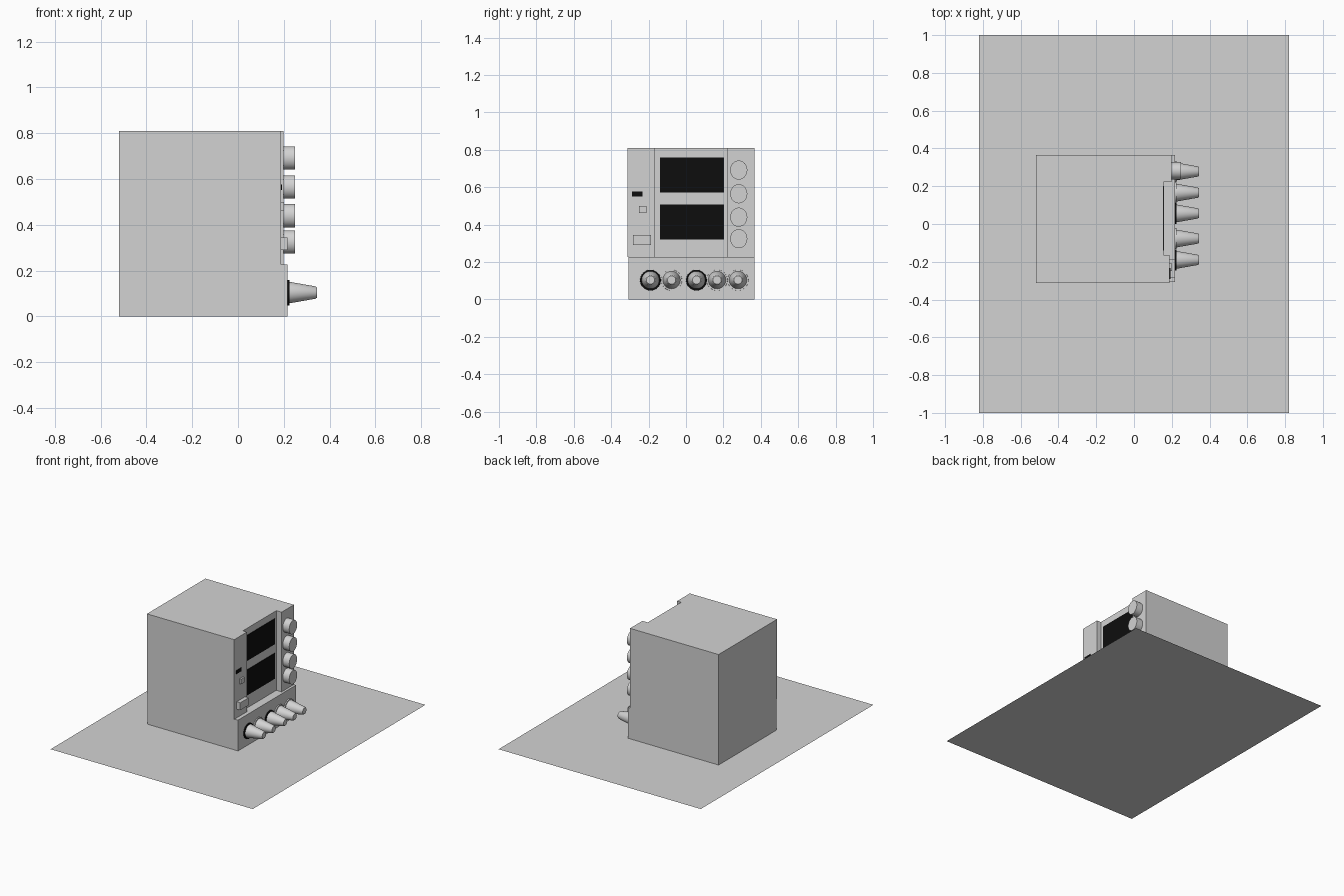
import bpy, bmesh, math
from mathutils import Matrix, Vector

if "Cube" in bpy.data.objects:
    bpy.data.objects.remove(bpy.data.objects["Cube"])


def material(name, rgb):
    m = bpy.data.materials.new(name)
    m.diffuse_color = (*rgb, 1)
    m.use_nodes = True
    m.node_tree.nodes["Principled BSDF"].inputs["Base Color"].default_value = m.diffuse_color
    return m


grey = material("plain grey", (0.65, 0.65, 0.65))
black = material("black", (0.004, 0.004, 0.004))


def finish(name, bm, mat=grey, smooth=False):
    bmesh.ops.recalc_face_normals(bm, faces=bm.faces)
    me = bpy.data.meshes.new(name)
    bm.to_mesh(me)
    bm.free()
    me.materials.append(mat)
    ob = bpy.data.objects.new(name, me)
    bpy.context.collection.objects.link(ob)
    if smooth:
        bpy.ops.object.select_all(action='DESELECT')
        ob.select_set(True)
        bpy.context.view_layer.objects.active = ob
        bpy.ops.object.shade_smooth_by_angle(angle=math.radians(35))
    return ob


def box(name, x, y, z, mat=grey):
    bm = bmesh.new()
    size = Vector((x[1] - x[0], y[1] - y[0], z[1] - z[0]))
    mid = Vector((sum(x) / 2, sum(y) / 2, sum(z) / 2))
    bmesh.ops.create_cube(bm, size=1, matrix=Matrix.Translation(mid) @ Matrix.Diagonal(size).to_4x4())
    return finish(name, bm, mat)


def prism(name, outline, z0, z1):
    """Extrude a plan outline upward."""
    bm = bmesh.new()
    face = bm.faces.new([bm.verts.new((x, y, z0)) for x, y in outline])
    top = bmesh.ops.extrude_face_region(bm, geom=[face])
    bmesh.ops.translate(bm, vec=(0, 0, z1 - z0),
                        verts=[g for g in top["geom"] if isinstance(g, bmesh.types.BMVert)])
    return finish(name, bm)


def knob(name, y, z, profile, mat=grey, sides=32, width=1.0):
    """Turn an (x, radius) profile about an x-directed axis; width squeezes it in y."""
    bm = bmesh.new()
    rings = []
    for x, r in profile:
        angles = [2 * math.pi * i / sides for i in range(sides)]
        rings.append([bm.verts.new((x, y + width * r * math.cos(a), z + r * math.sin(a))) for a in angles])
    for a, b in zip(rings, rings[1:]):
        for i in range(sides):
            j = (i + 1) % sides
            bm.faces.new((a[i], a[j], b[j], b[i]))
    bm.faces.new(rings[0])
    bm.faces.new(rings[-1])
    return finish(name, bm, mat, smooth=True)


# Floor sheet
bm = bmesh.new()
bmesh.ops.create_grid(bm, x_segments=1, y_segments=1, size=1, matrix=Matrix.Diagonal((0.82, 1, 1, 1)))
finish("floor_sheet", bm)

# Cabinet with the recessed middle bay, and the stepped lower panel
prism("cabinet", [(-0.52, -0.312), (0.188, -0.312), (0.188, -0.165), (0.155, -0.165),
                  (0.155, 0.222), (0.198, 0.222), (0.198, 0.365), (-0.52, 0.365)], 0.226, 0.81)
box("lower_cabinet", (-0.52, 0.216), (-0.308, 0.365), (0, 0.226))

# Two black screens in the bay
for n, z in enumerate(((0.573, 0.76), (0.32, 0.507))):
    box(f"screen_{n + 1}", (0.152, 0.159), (-0.14, 0.202), z, black)

# Left column: black slot, button and connector block
box("slot", (0.185, 0.193), (-0.29, -0.233), (0.551, 0.576), black)
box("button", (0.18, 0.2), (-0.25, -0.21), (0.462, 0.5))
box("connector_block", (0.18, 0.217), (-0.284, -0.187), (0.29, 0.344))

# Right column: four slightly oval dials
for n, z in enumerate((0.692, 0.565, 0.44, 0.325)):
    knob(f"dial_{n + 1}", 0.282, z, [(0.19, 0.051), (0.25, 0.051)], width=0.9)

# Lower row: five tapered plugs, two of them on black collars
for n, y in enumerate((-0.19, -0.077, 0.056, 0.166, 0.278)):
    collar = black if n in (0, 2) else grey
    knob(f"collar_{n + 1}", y, 0.103, [(0.21, 0.056), (0.224, 0.055)], collar)
    knob(f"plug_{n + 1}", y, 0.104, [(0.215, 0.048), (0.23, 0.046), (0.338, 0.027), (0.345, 0.022)])
